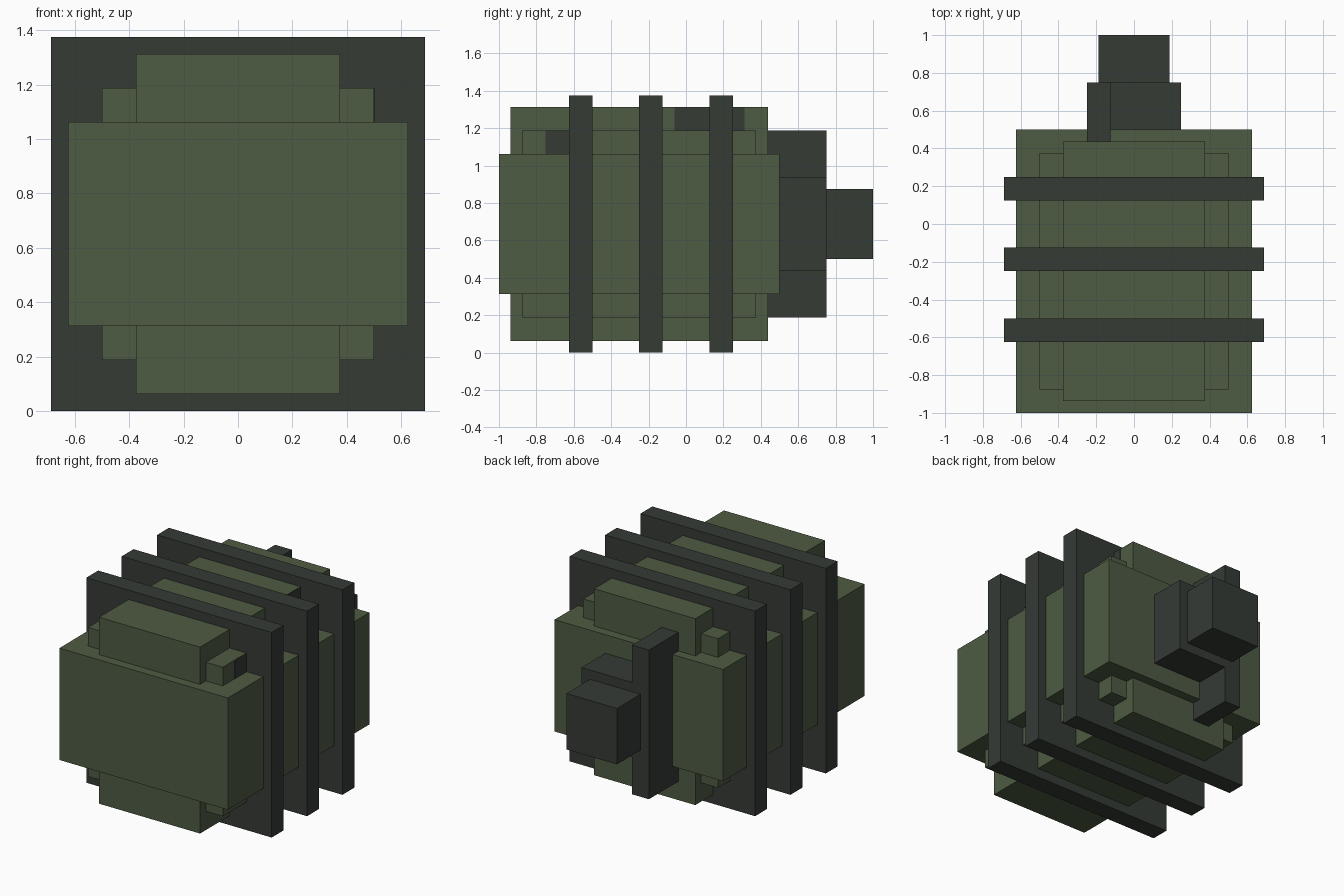
import bpy

if "Cube" in bpy.data.objects:
    bpy.data.objects.remove(bpy.data.objects["Cube"])


def material(name, rgb):
    m = bpy.data.materials.new(name)
    m.diffuse_color = (*rgb, 1.0)
    m.use_nodes = True
    m.node_tree.nodes["Principled BSDF"].inputs["Base Color"].default_value = m.diffuse_color
    return m


GREEN = material("olive_green", (0.076, 0.105, 0.056))
DARK = material("dark_grey", (0.035, 0.043, 0.036))


def box(name, x, y, z, mat):
    """Axis-aligned box given its (min, max) range on each axis."""
    spans = (x, y, z)
    bpy.ops.mesh.primitive_cube_add(size=1, location=[(a + b) / 2 for a, b in spans])
    ob = bpy.context.object
    ob.name = name
    ob.scale = [b - a for a, b in spans]
    bpy.ops.object.transform_apply(location=False, rotation=False, scale=True)
    ob.data.materials.append(mat)
    return ob


MID = 0.6875  # height of the central axis


def centred(name, half_x, y, half_z, mat):
    return box(name, (-half_x, half_x), y, (MID - half_z, MID + half_z), mat)


# Stepped body: three nested boxes approximating a rounded barrel
centred("wide_body", 0.625, (-1.0, 0.5), 0.375, GREEN)
centred("corner_body", 0.5, (-0.875, 0.375), 0.5, GREEN)
centred("tall_body", 0.375, (-0.9375, 0.4375), 0.625, GREEN)

# Square bands around the body
for i, y in enumerate((-0.625, -0.25, 0.125)):
    centred(f"band_{i + 1}", 0.6875, (y, y + 0.125), 0.6875, DARK)

# Rear fittings: upright bar, mounting block and end plug
box("rear_upright_bar", (-0.25, -0.125), (0.42, 0.75), (0.1875, 1.1875), DARK)
box("rear_block", (-0.125, 0.25), (0.42, 0.75), (0.4375, 0.9375), DARK)
centred("rear_plug", 0.1875, (0.75, 1.0), 0.1875, DARK)

# Dark painted patches on the right side
box("corner_patch", (0.498, 0.502), (-0.75, -0.6), (1.0625, 1.1865), DARK)
box("upper_patch", (0.373, 0.377), (-0.0625, 0.3125), (1.1875, 1.3115), DARK)
